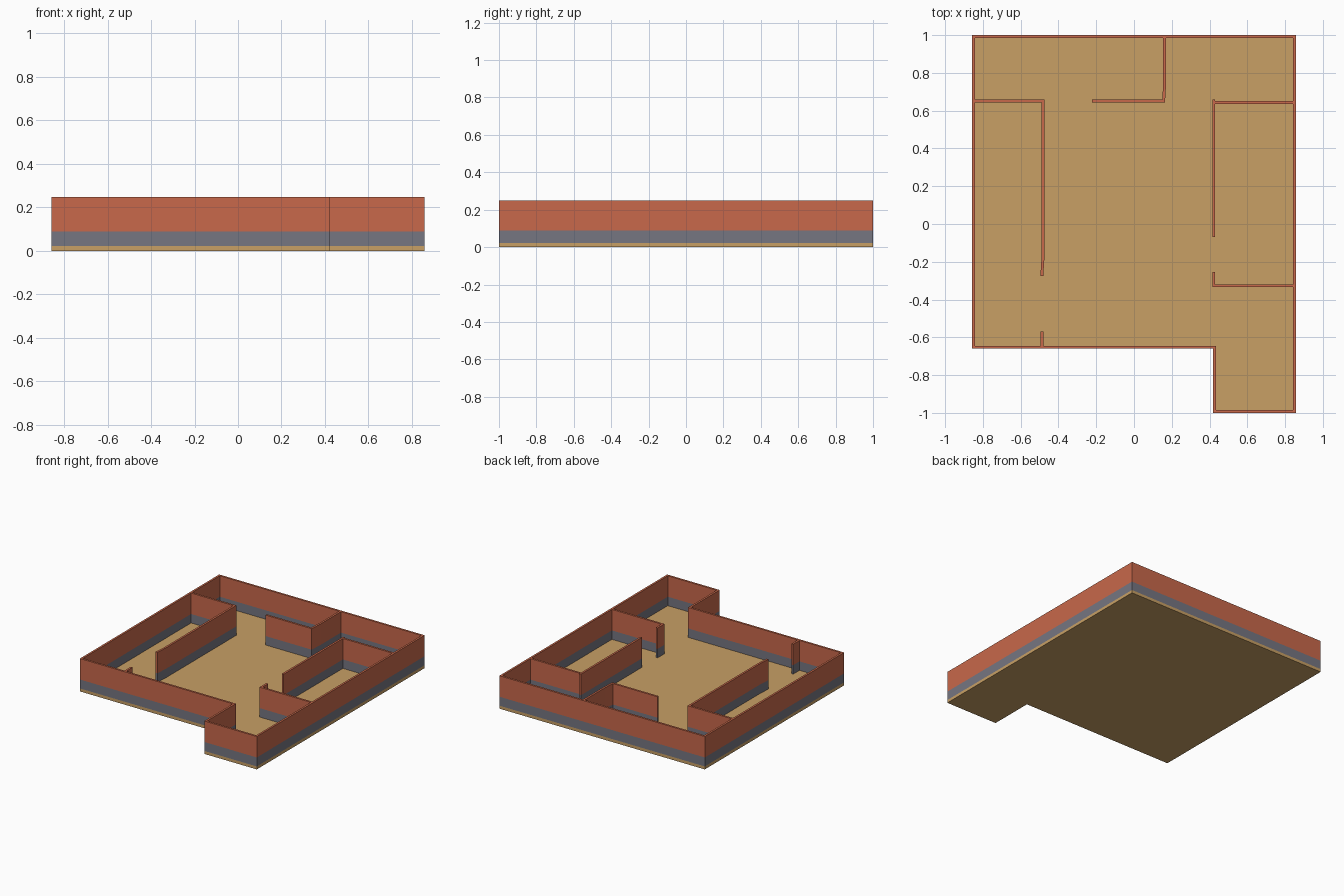
import bpy, bmesh
from mathutils import Vector

if "Cube" in bpy.data.objects:
    bpy.data.objects.remove(bpy.data.objects["Cube"])

FLOOR, BAND, TOP, T = 0.0225, 0.09, 0.248, 0.0152   # heights and wall thickness


def material(name, rgb):
    m = bpy.data.materials.new(name)
    m.diffuse_color = (*rgb, 1)
    m.use_nodes = True
    m.node_tree.nodes["Principled BSDF"].inputs["Base Color"].default_value = m.diffuse_color
    return m


tan = material("tan floor", (0.58, 0.35, 0.13))
grey = material("grey lower wall", (0.18, 0.18, 0.22))
red = material("terracotta upper wall", (0.58, 0.14, 0.07))


def finish(name, bm, mats):
    bmesh.ops.recalc_face_normals(bm, faces=bm.faces)
    me = bpy.data.meshes.new(name)
    bm.to_mesh(me)
    bm.free()
    for m in mats:
        me.materials.append(m)
    ob = bpy.data.objects.new(name, me)
    bpy.context.collection.objects.link(ob)


def offset(path, d, closed):
    """Mitred parallel copy of a plan path."""
    pts, out = [Vector(p) for p in path], []
    n = len(pts)
    for i, p in enumerate(pts):
        a = (p - pts[i - 1]).normalized() if closed or i > 0 else None
        b = (pts[(i + 1) % n] - p).normalized() if closed or i < n - 1 else None
        a, b = a or b, b or a
        na, nb = Vector((-a.y, a.x)), Vector((-b.y, b.x))
        out.append(p + (na + nb) * d / (1 + na.dot(nb)))
    return out


def wall(name, path, left=T / 2, right=-T / 2, closed=False):
    """Two-colour wall following a plan path."""
    bm = bmesh.new()
    sides = [offset(path, d, closed) for d in (left, right)]
    V = [[[bm.verts.new((p.x, p.y, z)) for p in s] for z in (FLOOR, BAND, TOP)] for s in sides]
    n = len(path)
    for i in range(n if closed else n - 1):
        j = (i + 1) % n
        for s in V:
            for k in (0, 1):
                bm.faces.new((s[k][i], s[k][j], s[k + 1][j], s[k + 1][i])).material_index = k
        bm.faces.new((V[0][2][i], V[0][2][j], V[1][2][j], V[1][2][i])).material_index = 1
    if not closed:
        for i in (0, n - 1):
            for k in (0, 1):
                bm.faces.new((V[0][k][i], V[1][k][i], V[1][k + 1][i], V[0][k + 1][i])).material_index = k
    finish(name, bm, (grey, red))


outline = [(-0.857, 1), (-0.857, -0.66), (0.419, -0.66), (0.419, -1), (0.857, -1), (0.857, 1)]

# floor slab
bm = bmesh.new()
base = bm.faces.new([bm.verts.new((x, y, 0)) for x, y in outline])
ext = bmesh.ops.extrude_face_region(bm, geom=[base], use_keep_orig=True)
bmesh.ops.translate(bm, vec=(0, 0, FLOOR),
                    verts=[g for g in ext["geom"] if isinstance(g, bmesh.types.BMVert)])
finish("floor", bm, (tan,))

# outer wall, flush with the slab edge
wall("outer_wall", outline, left=T, right=0, closed=True)

# partitions
wall("left_room_wall", [(-0.843, 0.651), (-0.482, 0.651), (-0.482, -0.18), (-0.488, -0.275)])
wall("left_door_stub", [(-0.488, -0.57), (-0.488, -0.646)])
wall("back_hall_wall", [(0.162, 0.986), (0.162, 0.74), (0.157, 0.651), (-0.222, 0.651)])
wall("right_room_wall", [(0.422, 0.66), (0.422, -0.07)])
wall("right_room_back_wall", [(0.429, 0.644), (0.843, 0.644)])
wall("right_room_front_wall", [(0.422, -0.254), (0.422, -0.327), (0.843, -0.327)])
